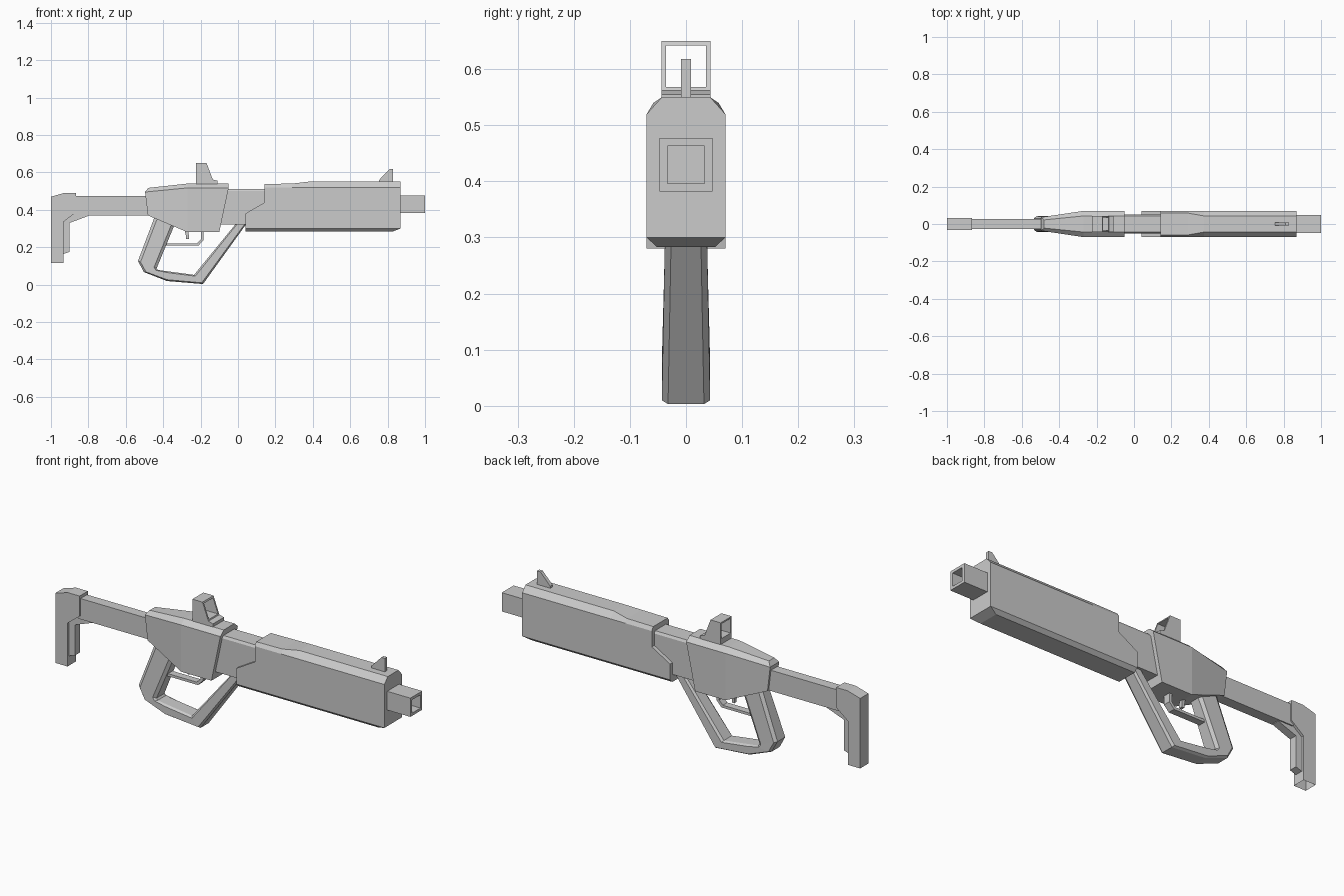
import bpy, bmesh

if "Cube" in bpy.data.objects:
    bpy.data.objects.remove(bpy.data.objects["Cube"])


def finish(name, bm):
    bmesh.ops.recalc_face_normals(bm, faces=bm.faces)
    mesh = bpy.data.meshes.new(name)
    bm.to_mesh(mesh)
    bm.free()
    obj = bpy.data.objects.new(name, mesh)
    bpy.context.collection.objects.link(obj)
    return obj


def prism(name, profile, y0, y1, open_bottom=False):
    """Extrude an x-z profile from y0 to y1."""
    bm = bmesh.new()
    a = [bm.verts.new((x, y0, z)) for x, z in profile]
    b = [bm.verts.new((x, y1, z)) for x, z in profile]
    n = len(a)
    bm.faces.new(a)
    bm.faces.new(b[::-1])
    sides = [bm.faces.new((a[i], a[(i + 1) % n], b[(i + 1) % n], b[i])) for i in range(n)]
    finish_faces = [min(sides, key=lambda f: f.calc_center_median().z)] if open_bottom else []
    bmesh.ops.recalc_face_normals(bm, faces=bm.faces)
    bmesh.ops.delete(bm, geom=finish_faces, context='FACES_ONLY')
    return finish(name, bm)


def box(name, x0, x1, y0, y1, z0, z1):
    return prism(name, [(x0, z0), (x1, z0), (x1, z1), (x0, z1)], y0, y1)


def loft(name, stations):
    """Skin half sections (x, y, z), mirrored across y, with strip end caps."""
    bm = bmesh.new()
    rings = []
    for half in stations:
        left = [bm.verts.new((x, -y, z)) for x, y, z in half]
        right = [bm.verts.new((x, y, z)) for x, y, z in half]
        rings.append(left + right[::-1])
    n = len(rings[0])
    for p, q in zip(rings, rings[1:]):
        for i in range(n):
            j = (i + 1) % n
            bm.faces.new((p[i], p[j], q[j], q[i]))
    for r in (rings[0], rings[-1]):
        for i in range(n // 2 - 1):
            bm.faces.new((r[i], r[i + 1], r[n - 2 - i], r[n - 1 - i]))
    return finish(name, bm)


# Shoulder stock
box("stock_tube", -0.88, -0.46, -0.026, 0.026, 0.37, 0.475)
prism("stock_butt", [(-1, 0.47), (-0.93, 0.49), (-0.865, 0.49), (-0.865, 0.388),
                     (-0.933, 0.335), (-0.933, 0.115), (-1, 0.115)], -0.033, 0.033, True)
prism("stock_strut", [(-0.94, 0.162), (-0.94, 0.34), (-0.86, 0.40), (-0.80, 0.40),
                      (-0.80, 0.367), (-0.90, 0.33), (-0.90, 0.175)], -0.02, 0.02)

# Tapered receiver with chamfered top
loft("receiver", [
    [(-0.48, 0.022, 0.517), (-0.497, 0.036, 0.495), (-0.482, 0.036, 0.37)],
    [(-0.27, 0.043, 0.54), (-0.27, 0.07, 0.517), (-0.27, 0.07, 0.28)],
    [(-0.05, 0.043, 0.54), (-0.05, 0.07, 0.517), (-0.10, 0.07, 0.28)],
])

# Narrow core joining receiver and handguard
loft("core", [[(x, 0.043, 0.512), (x, 0.05, 0.50), (x, 0.05, 0.32)] for x in (-0.12, 0.16)])


# Handguard with a stepped rear edge
def guard_section(xs, top_z, top_y, shoulder_z):
    ys = (top_y, 0.07, 0.07, 0.07, 0.07, 0.052)
    zs = (top_z, shoulder_z, 0.44, 0.38, 0.30, 0.283)
    return list(zip(xs, ys, zs))


loft("handguard", [
    guard_section((0.143, 0.143, 0.143, 0.04, 0.04, 0.04), 0.538, 0.058, 0.52),
    guard_section((0.29,) * 6, 0.54, 0.058, 0.52),
    guard_section((0.375,) * 6, 0.55, 0.043, 0.52),
    guard_section((0.87, 0.87, 0.87, 0.87, 0.87, 0.825), 0.55, 0.043, 0.52),
])

# Square hollow barrel
bx0, bx1 = 0.86, 1.0
for side, s in (("left", -1), ("right", 1)):
    y = sorted((s * 0.033, s * 0.0475))
    box("barrel_wall_" + side, bx0, bx1, y[0], y[1], 0.382, 0.477)
box("barrel_top", bx0, bx1, -0.033, 0.033, 0.463, 0.477)
box("barrel_bottom", bx0, bx1, -0.033, 0.033, 0.382, 0.396)


# Closed-loop grip: outer and inner path points, chamfered section
def grip_section(outer, inner, half):
    pts = []
    for t, y in ((0, half - 0.011), (0.14, half), (0.86, half), (1, half - 0.011)):
        pts.append((outer[0] + (inner[0] - outer[0]) * t, y,
                    outer[1] + (inner[1] - outer[1]) * t))
    return pts


loft("grip_loop", [
    grip_section((-0.437, 0.385), (-0.331, 0.34), 0.035),
    grip_section((-0.535, 0.126), (-0.435, 0.087), 0.042),
    grip_section((-0.503, 0.067), (-0.428, 0.078), 0.043),
    grip_section((-0.38, 0.019), (-0.375, 0.071), 0.043),
    grip_section((-0.187, 0.003), (-0.235, 0.052), 0.043),
    grip_section((0.045, 0.325), (-0.010, 0.327), 0.037),
])

# Trigger and its guard
prism("trigger_guard", [(-0.39, 0.208), (-0.212, 0.208), (-0.185, 0.236), (-0.185, 0.29),
                        (-0.199, 0.29), (-0.199, 0.242), (-0.219, 0.221), (-0.39, 0.221)],
      -0.018, 0.018)
prism("trigger", [(-0.285, 0.29), (-0.277, 0.255), (-0.277, 0.243), (-0.263, 0.243),
                  (-0.263, 0.265), (-0.268, 0.29)], -0.009, 0.009)

# Rear sight frame
for side, s in (("left", -1), ("right", 1)):
    y = sorted((s * 0.036, s * 0.044))
    prism("rear_sight_" + side, [(-0.225, 0.53), (-0.225, 0.65), (-0.168, 0.65),
                                 (-0.135, 0.562), (-0.11, 0.555), (-0.11, 0.53)], y[0], y[1])
prism("rear_sight_base", [(-0.225, 0.53), (-0.225, 0.568), (-0.137, 0.568), (-0.135, 0.562),
                          (-0.11, 0.555), (-0.11, 0.53)], -0.036, 0.036)
prism("rear_sight_top", [(-0.225, 0.642), (-0.225, 0.65), (-0.168, 0.65), (-0.165, 0.642)],
      -0.036, 0.036)

# Front sight blade
prism("front_sight", [(0.755, 0.545), (0.755, 0.56), (0.81, 0.618), (0.83, 0.618),
                      (0.83, 0.545)], -0.009, 0.009)
